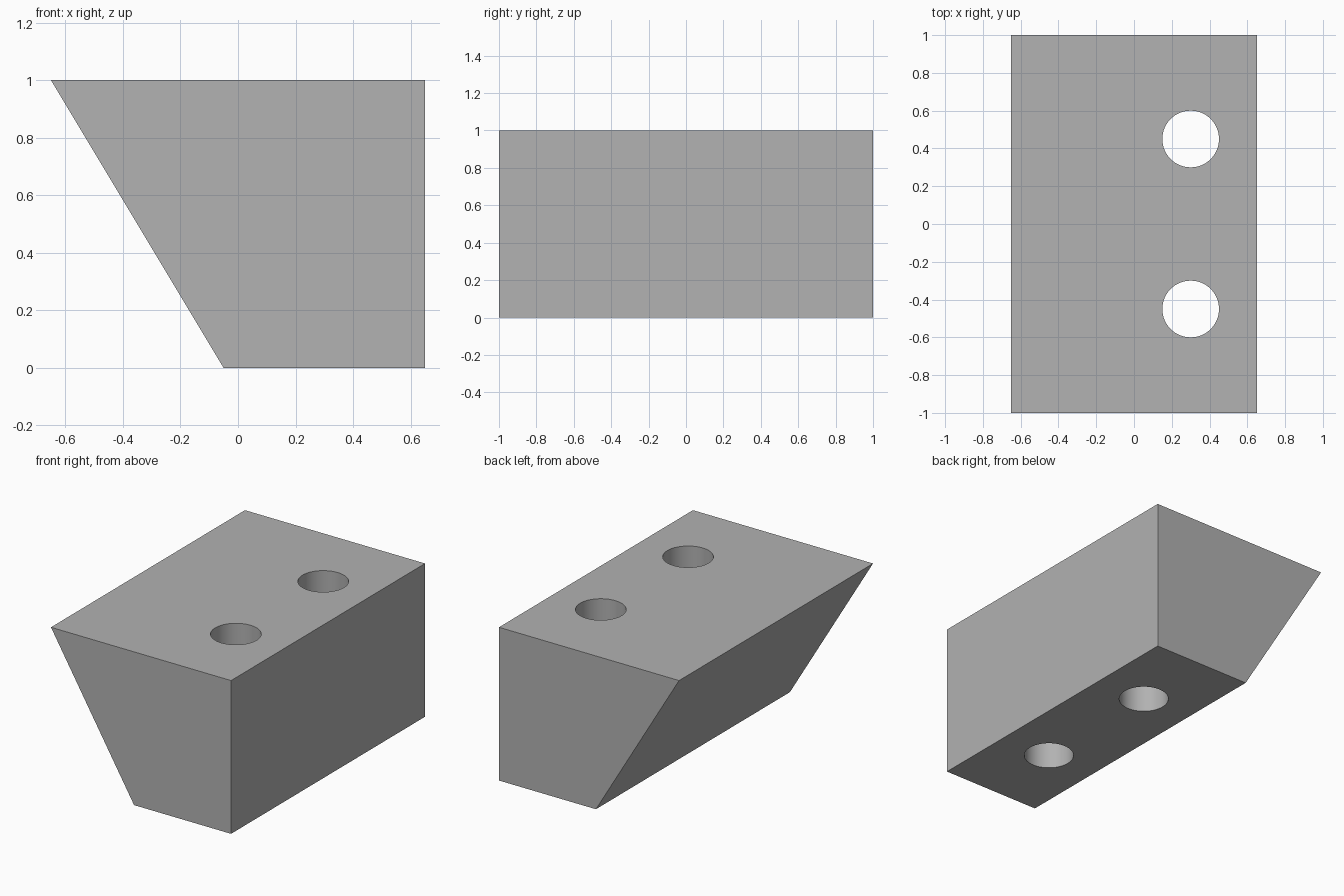
import bpy, bmesh, math

old = bpy.data.objects.get("Cube")
if old:
    bpy.data.objects.remove(old, do_unlink=True)

# Plain grey material
grey = bpy.data.materials.new("plain grey")
grey.use_nodes = True
colour = (0.445, 0.445, 0.445, 1)
grey.diffuse_color = colour
grey.node_tree.nodes["Principled BSDF"].inputs["Base Color"].default_value = colour

# Wedge block: side profile extruded front to back
profile = [(-0.65, 1), (-0.05, 0), (0.65, 0), (0.65, 1)]
bm = bmesh.new()
face = bm.faces.new([bm.verts.new((x, -1, z)) for x, z in profile])
ext = bmesh.ops.extrude_face_region(bm, geom=[face])
bmesh.ops.translate(bm, vec=(0, 2, 0),
                    verts=[v for v in ext["geom"] if isinstance(v, bmesh.types.BMVert)])
bmesh.ops.recalc_face_normals(bm, faces=bm.faces)
mesh = bpy.data.meshes.new("wedge_block")
bm.to_mesh(mesh)
bm.free()
block = bpy.data.objects.new("wedge_block", mesh)
bpy.context.collection.objects.link(block)
mesh.materials.append(grey)

# Two vertical through holes
for y in (-0.45, 0.45):
    bpy.ops.mesh.primitive_cylinder_add(vertices=64, radius=0.15, depth=1.4,
                                        location=(0.3, y, 0.5))
    cutter = bpy.context.object
    cutter.name = "hole_cutter"
    cutter.hide_render = True
    cutter.data.materials.append(grey)
    cut = block.modifiers.new("hole", "BOOLEAN")
    cut.operation = "DIFFERENCE"
    cut.solver = "EXACT"
    cut.object = cutter
    bpy.ops.object.select_all(action="DESELECT")
    block.select_set(True)
    bpy.context.view_layer.objects.active = block
    bpy.ops.object.modifier_apply(modifier=cut.name)
    bpy.data.objects.remove(cutter, do_unlink=True)

# Smooth hole walls with crisp edges
bpy.ops.object.shade_smooth_by_angle(angle=math.radians(30))
